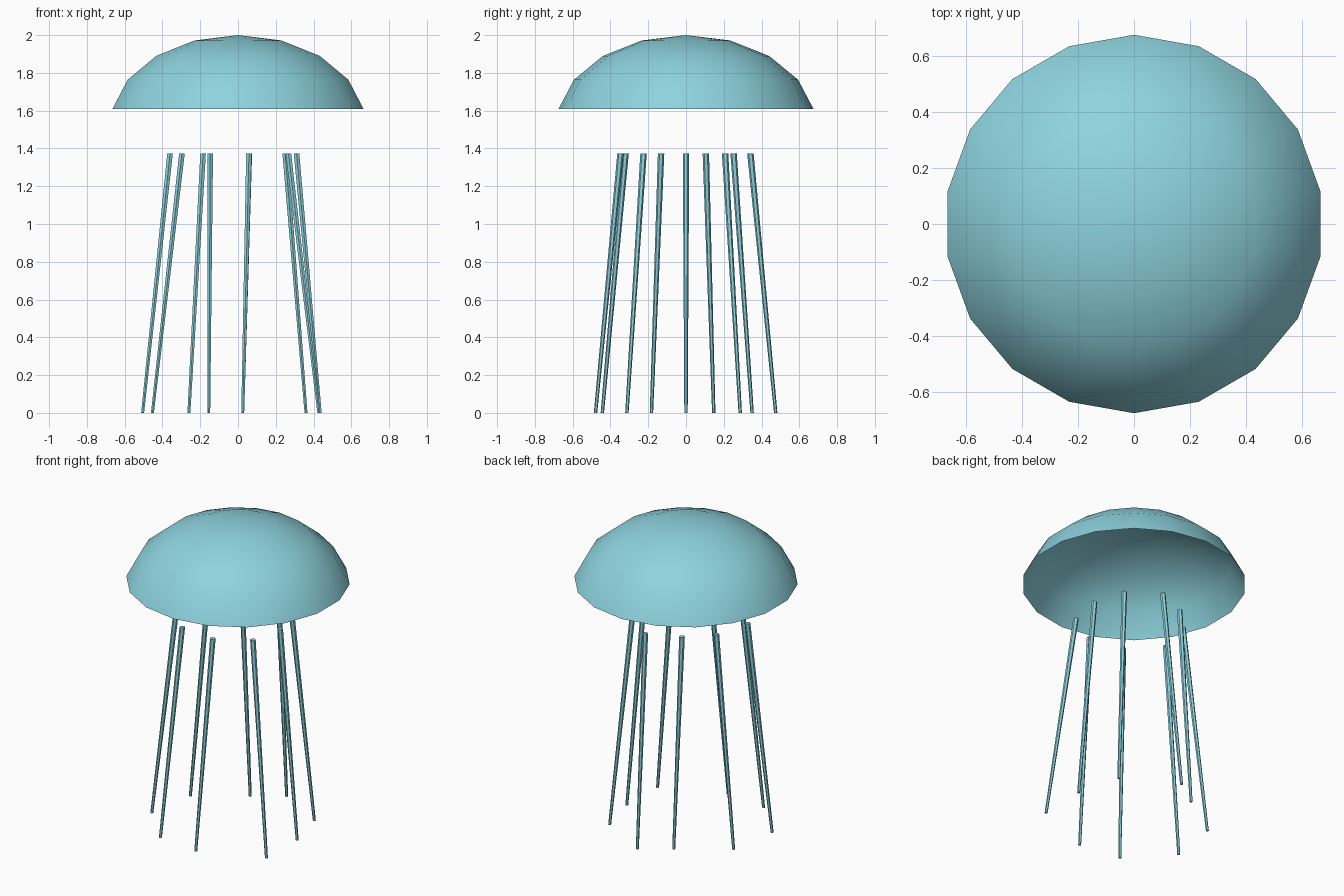
import bpy, bmesh
from math import sin, cos, radians, tau
from mathutils import Vector

cube = bpy.data.objects.get("Cube")
if cube:
    bpy.data.objects.remove(cube)

aqua = bpy.data.materials.new("pale_aqua")
aqua.use_nodes = True
aqua.diffuse_color = (0.27, 0.65, 0.73, 1)
aqua.node_tree.nodes["Principled BSDF"].inputs["Base Color"].default_value = aqua.diffuse_color


def ring(bm, centre, radius, sides, start=0.0):
    return [bm.verts.new(Vector(centre) + Vector((radius * cos(start + tau * i / sides),
                                                  radius * sin(start + tau * i / sides), 0)))
            for i in range(sides)]


def bridge(bm, lower, upper):
    n = len(lower)
    for i in range(n):
        j = (i + 1) % n
        bm.faces.new((lower[i], lower[j], upper[j], upper[i]))


def finish(bm, name, smooth):
    mesh = bpy.data.meshes.new(name)
    bm.to_mesh(mesh)
    bm.free()
    mesh.materials.append(aqua)
    for poly in mesh.polygons:
        poly.use_smooth = smooth
    obj = bpy.data.objects.new(name, mesh)
    bpy.context.collection.objects.link(obj)
    return obj


# Bell: open squashed dome, rings every 20 degrees down from the crown
BELL_RADIUS, BELL_HEIGHT, SIDES = 0.685, 0.472, 18
bm = bmesh.new()
rings = []
for angle in (80, 60, 40, 20):
    a = radians(angle)
    z = 2 - BELL_HEIGHT * (1 - cos(a))
    rings.append(ring(bm, (0, 0, z), BELL_RADIUS * sin(a), SIDES, radians(90)))
for lower, upper in zip(rings, rings[1:]):
    bridge(bm, lower, upper)
crown = bm.verts.new((0, 0, 2))
for i in range(SIDES):
    bm.faces.new((rings[-1][i], rings[-1][(i + 1) % SIDES], crown))
finish(bm, "bell", True)

# Tentacles: nine tapered rods, (top x, top y), (bottom x, bottom y)
TENTACLES = [
    ((0.31, 0.0), (0.435, 0.0)),
    ((0.25, 0.207), (0.36, 0.287)),
    ((0.06, 0.341), (0.025, 0.475)),
    ((-0.147, 0.252), (-0.155, 0.35)),
    ((-0.297, 0.105), (-0.453, 0.147)),
    ((-0.36, -0.132), (-0.505, -0.183)),
    ((-0.185, -0.32), (-0.26, -0.443)),
    ((0.058, -0.347), (0.025, -0.479)),
    ((0.267, -0.225), (0.428, -0.313)),
]
for k, (top, bottom) in enumerate(TENTACLES):
    bm = bmesh.new()
    low = ring(bm, (*bottom, 0), 0.009, 6, radians(90))
    high = ring(bm, (*top, 1.372), 0.017, 6, radians(90))
    bridge(bm, low, high)
    bm.faces.new(high)
    bm.faces.new(low[::-1])
    finish(bm, f"tentacle_{k + 1}", False)
